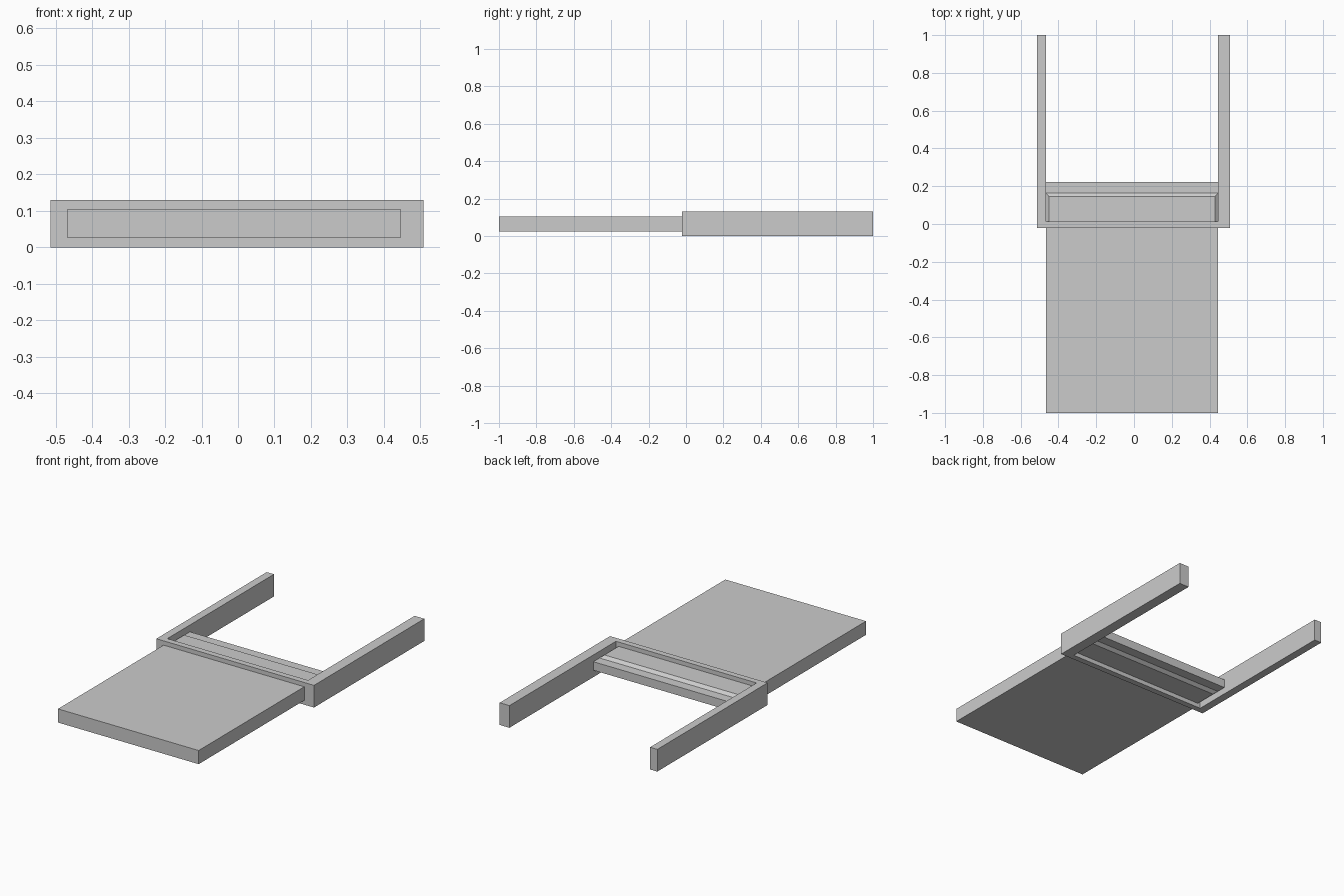
import bpy, bmesh

if "Cube" in bpy.data.objects:
    bpy.data.objects.remove(bpy.data.objects["Cube"])

XL, XR = -0.467, 0.445      # board edges, also the inner walls of the frame


def finish(name, bm):
    bmesh.ops.recalc_face_normals(bm, faces=bm.faces)
    me = bpy.data.meshes.new(name)
    bm.to_mesh(me)
    bm.free()
    ob = bpy.data.objects.new(name, me)
    bpy.context.collection.objects.link(ob)
    return ob


def loft(name, rings):
    """Skin a stack of equal-length closed outlines and cap both ends."""
    bm = bmesh.new()
    loops = [[bm.verts.new(p) for p in ring] for ring in rings]
    n = len(loops[0])
    for a, b in zip(loops, loops[1:]):
        for i in range(n):
            j = (i + 1) % n
            bm.faces.new((a[i], a[j], b[j], b[i]))
    bm.faces.new(loops[0][::-1])
    bm.faces.new(loops[-1])
    return finish(name, bm)


def rect(x0, x1, y0, y1, z):
    return [(x0, y0, z), (x1, y0, z), (x1, y1, z), (x0, y1, z)]


# U-shaped frame: two arms joined by a front bar
outline = [(-0.514, -0.022), (0.508, -0.022), (0.508, 1.0), (XR, 1.0),
           (XR, 0.013), (XL, 0.013), (XL, 1.0), (-0.514, 1.0)]
loft("u_frame", [[(x, y, z) for x, y in outline] for z in (0.0, 0.13)])

# Flat board in front of the frame
loft("board", [rect(XL, XR, -1.0, 0.0, z) for z in (0.025, 0.105)])

# Tongue behind the front bar: chamfered top and bottom
low = (XL, XR, 0.0, 0.165)
high = (XL + 0.017, XR - 0.017, 0.0, 0.145)
loft("tongue", [rect(*high, 0.025), rect(*low, 0.04),
                rect(*low, 0.09), rect(*high, 0.105)])

# Thin cross bar at the end of the tongue
loft("cross_bar", [rect(XL, XR, 0.165, 0.222, z) for z in (0.04, 0.09)])
